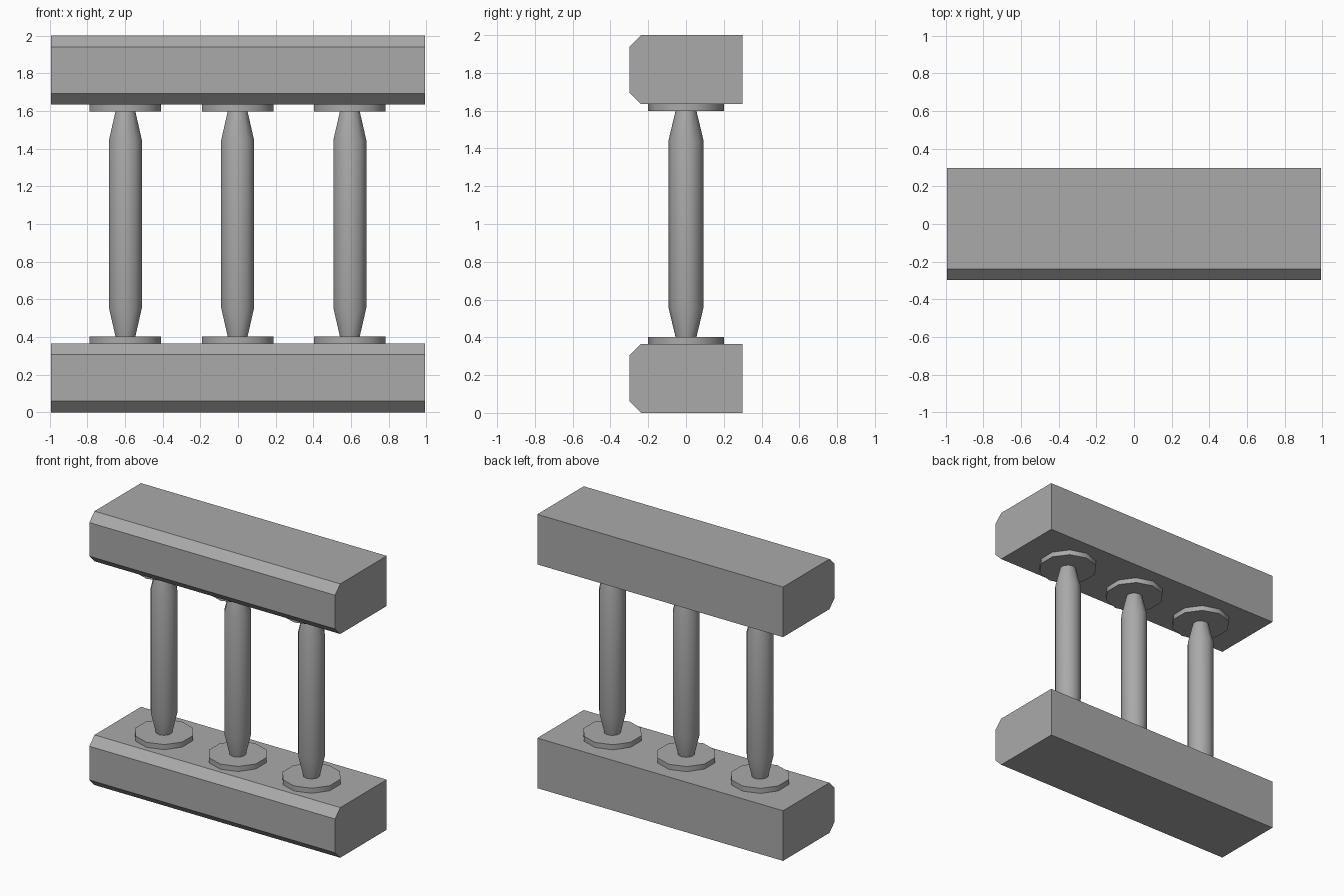
import bpy, bmesh, math

cube = bpy.data.objects.get("Cube")
if cube:
    bpy.data.objects.remove(cube, do_unlink=True)

stone = bpy.data.materials.new("grey_stone")
stone.use_nodes = True
GREY = (0.4, 0.4, 0.4, 1)
stone.diffuse_color = GREY
stone.node_tree.nodes["Principled BSDF"].inputs["Base Color"].default_value = GREY

SIDES = 10
HALF_LENGTH = 0.993
HALF_DEPTH = 0.298
CHAMFER = 0.06
RAIL_HEIGHT = 0.366


def finish(name, bm, smooth):
    bmesh.ops.recalc_face_normals(bm, faces=bm.faces[:])
    mesh = bpy.data.meshes.new(name)
    bm.to_mesh(mesh)
    bm.free()
    mesh.materials.append(stone)
    obj = bpy.data.objects.new(name, mesh)
    bpy.context.collection.objects.link(obj)
    if smooth:
        bpy.ops.object.select_all(action='DESELECT')
        obj.select_set(True)
        bpy.context.view_layer.objects.active = obj
        bpy.ops.object.shade_smooth_by_angle(angle=math.radians(40))
    return obj


def rail(name, base):
    # Side profile with both front edges chamfered, extruded along x
    d, c, top = HALF_DEPTH, CHAMFER, base + RAIL_HEIGHT
    profile = [(d, base), (d, top), (c - d, top), (-d, top - c),
               (-d, base + c), (c - d, base)]
    bm = bmesh.new()
    face = bm.faces.new([bm.verts.new((-HALF_LENGTH, y, z)) for y, z in profile])
    new = bmesh.ops.extrude_face_region(bm, geom=[face])["geom"]
    bmesh.ops.translate(bm, vec=(2 * HALF_LENGTH, 0, 0),
                        verts=[v for v in new if isinstance(v, bmesh.types.BMVert)])
    finish(name, bm, False)


def turned(name, x, profile):
    # Rings of (radius, height) joined into a closed ten-sided solid
    bm = bmesh.new()
    rings = []
    for r, z in profile:
        angles = [math.pi / 2 + 2 * math.pi * i / SIDES for i in range(SIDES)]
        rings.append([bm.verts.new((x + r * math.cos(a), r * math.sin(a), z))
                      for a in angles])
    for low, high in zip(rings, rings[1:]):
        for i in range(SIDES):
            j = (i + 1) % SIDES
            bm.faces.new((low[i], low[j], high[j], high[i]))
    bm.faces.new(rings[0])
    bm.faces.new(rings[-1])
    finish(name, bm, True)


# Bottom and top rails
rail("bottom_rail", 0)
rail("top_rail", 2 - RAIL_HEIGHT)

# Three balusters, each with a foot disc and a head disc
for side, x in (("right", -0.598), ("middle", -0.002), ("left", 0.594)):
    turned(side + "_baluster", x,
           [(0.055, 0.4), (0.092, 0.555), (0.092, 1.445), (0.055, 1.6)])
    turned(side + "_foot_disc", x, [(0.2, RAIL_HEIGHT), (0.2, 0.403)])
    turned(side + "_head_disc", x, [(0.2, 1.597), (0.2, 2 - RAIL_HEIGHT)])
